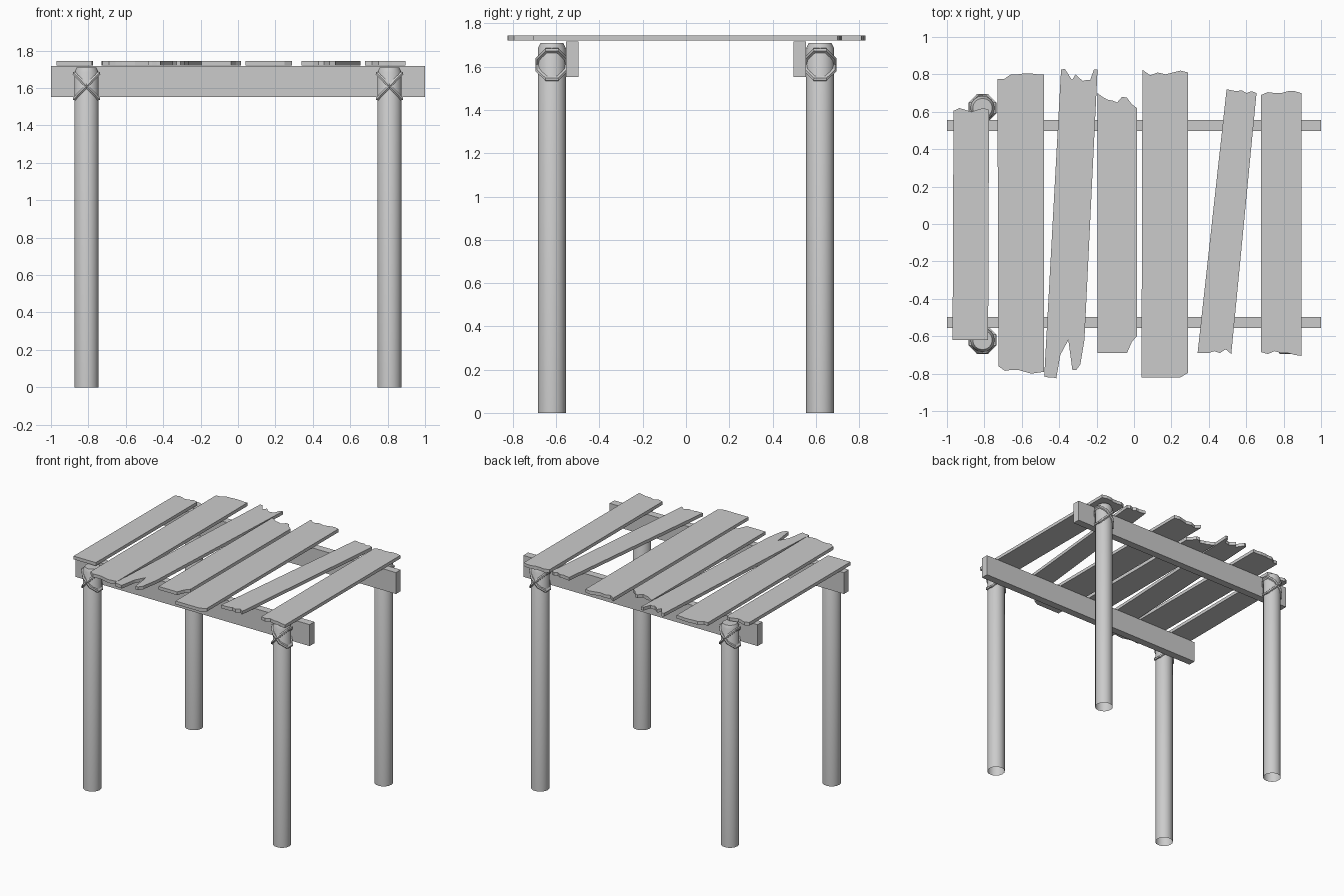
import bpy
import bmesh
from math import radians
from mathutils import Matrix, Vector

cube = bpy.data.objects.get("Cube")
if cube:
    bpy.data.objects.remove(cube, do_unlink=True)

grey = bpy.data.materials.new("weathered_grey")
grey.use_nodes = True
colour = (0.6, 0.6, 0.6, 1)
grey.diffuse_color = colour
grey.node_tree.nodes["Principled BSDF"].inputs["Base Color"].default_value = colour

POST_X, POST_Y = 0.81, 0.62
PLANK_BOTTOM, PLANK_TOP = 1.72, 1.745


def finish(name, bm, smooth=False):
    """Turn a bmesh into a named object with the shared material."""
    bmesh.ops.recalc_face_normals(bm, faces=bm.faces)
    mesh = bpy.data.meshes.new(name)
    bm.to_mesh(mesh)
    bm.free()
    mesh.materials.append(grey)
    obj = bpy.data.objects.new(name, mesh)
    bpy.context.collection.objects.link(obj)
    if smooth:
        bpy.ops.object.select_all(action='DESELECT')
        obj.select_set(True)
        bpy.context.view_layer.objects.active = obj
        bpy.ops.object.shade_smooth_by_angle(angle=radians(35))
    return obj


def post(name, x, y):
    """Round post, open underneath, with a softened top rim."""
    bm = bmesh.new()
    sides = 16
    bmesh.ops.create_circle(bm, segments=sides, radius=0.065)
    edges = bm.edges[:]
    for radius, z in ((0.065, 1.685), (0.052, 1.71)):
        new = bmesh.ops.extrude_edge_only(bm, edges=edges)["geom"]
        edges = [e for e in new if isinstance(e, bmesh.types.BMEdge)]
        ring = [v for v in new if isinstance(v, bmesh.types.BMVert)]
        edges = [e for e in edges if all(v in ring for v in e.verts)]
        for v in ring:
            flat = v.co.xy.normalized() * radius
            v.co = (flat.x, flat.y, z)
    bmesh.ops.contextual_create(bm, geom=edges)
    bmesh.ops.translate(bm, verts=bm.verts, vec=(x, y, 0))
    finish(name, bm, smooth=True)


def rope_loop(name, x, y, tilt):
    """Octagonal rope ring, stretched and tilted around a post."""
    bm = bmesh.new()
    sides, cord = 8, 6
    rings = []
    for i in range(sides):
        turn = Matrix.Rotation(radians(360 / sides * (i + 0.5)), 3, 'Z')
        ring = []
        for j in range(cord):
            section = Matrix.Rotation(radians(360 / cord * j), 3, 'Y') @ Vector((0.011, 0, 0))
            p = turn @ (section + Vector((0.07, 0, 0)))
            p.x *= 1.38
            p = Matrix.Rotation(radians(tilt), 3, 'Y') @ p
            ring.append(bm.verts.new(p + Vector((x, y, 1.61))))
        rings.append(ring)
    for i in range(sides):
        a, b = rings[i], rings[(i + 1) % sides]
        for j in range(cord):
            k = (j + 1) % cord
            bm.faces.new((a[j], a[k], b[k], b[j]))
    finish(name, bm, smooth=True)


def plank(name, front_x, back_x, front_y, back_y):
    """Board whose ragged ends are evenly spaced heights, in hundredths."""
    def end(xs, ys):
        step = (xs[1] - xs[0]) / (len(ys) - 1)
        return [((xs[0] + i * step) / 100, y / 100) for i, y in enumerate(ys)]

    outline = end(front_x, front_y) + end(back_x, back_y)[::-1]
    bm = bmesh.new()
    face = bm.faces.new([bm.verts.new((x, y, PLANK_BOTTOM)) for x, y in outline])
    new = bmesh.ops.extrude_face_region(bm, geom=[face])["geom"]
    for v in new:
        if isinstance(v, bmesh.types.BMVert):
            v.co.z = PLANK_TOP
    finish(name, bm)


# Posts, rope lashings and long beams
for depth, sy in (("front", -1), ("back", 1)):
    for side, sx in (("left", 1), ("right", -1)):
        label = f"{depth}_{side}"
        post(f"{label}_post", sx * POST_X, sy * POST_Y)
        for turn, tilt in (("rising", -46), ("falling", 46)):
            rope_loop(f"{label}_rope_{turn}", sx * POST_X, sy * POST_Y, tilt)
    bm = bmesh.new()
    bmesh.ops.create_cube(bm, size=1)
    bmesh.ops.scale(bm, verts=bm.verts, vec=(2, 0.058, 0.165))
    bmesh.ops.translate(bm, verts=bm.verts, vec=(0, sy * 0.526, 1.635))
    finish(f"{depth}_beam", bm)

# Broken roof boards, from the right side to the left
plank("plank_outer_right", (-97, -78), (-96.5, -77.5),
      (-62, -62), (60.5, 62, 61, 60, 61, 62, 61))
plank("plank_wide_right", (-72.5, -48), (-73, -48),
      (-76, -78.5, -78, -78, -79, -80, -79.5, -79),
      (77.5, 77.5, 80, 80, 80.5, 80.5, 80, 80))
plank("plank_split", (-48, -26.5), (-39, -19.5),
      (-81.5, -82, -82, -82.5, -70, -66, -62, -78, -78, -75, -62),
      (82.5, 83, 80, 77, 80, 78, 76.5, 77, 77, 82.5, 82.5))
plank("plank_middle", (-19.5, 1.5), (-19.5, 1.5),
      (-69, -69, -69, -69, -69, -69, -69, -63, -60),
      (70, 68, 66.5, 66, 65, 68, 67.5, 64, 62))
plank("plank_wide_left", (4, 29), (4.5, 29),
      (-82, -82, -82, -82, -82, -82, -79.5),
      (82.5, 79.5, 81, 80, 81, 82, 81))
plank("plank_slanted", (34, 52), (49.5, 65.5),
      (-69, -69, -69, -68, -69, -67, -69.5),
      (72, 71.5, 71, 71.5, 70, 71, 70))
plank("plank_outer_left", (68, 89.5), (68, 89.5),
      (-68.5, -69.5, -68, -69, -69, -70, -70.5),
      (69, 70.5, 70, 70, 71, 71, 70))
